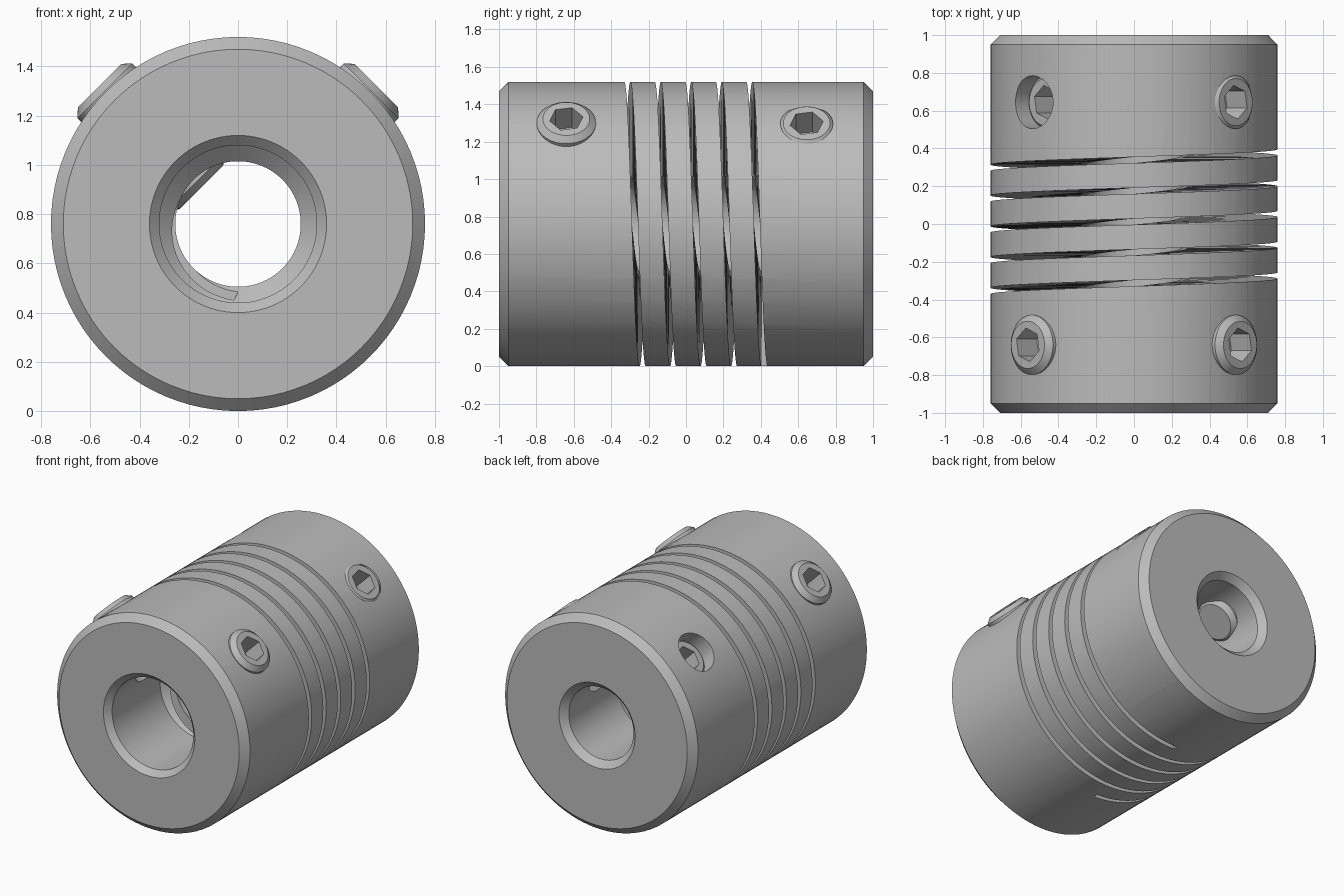
import bpy, bmesh
from math import sin, cos, pi, radians
from mathutils import Matrix

cube = bpy.data.objects.get("Cube")
if cube:
    bpy.data.objects.remove(cube, do_unlink=True)

AXIS_Z = 0.76
PITCH = 0.163

metal = bpy.data.materials.new("grey_metal")
metal.use_nodes = True
metal.diffuse_color = (0.5, 0.5, 0.5, 1)
metal.node_tree.nodes["Principled BSDF"].inputs["Base Color"].default_value = (0.5, 0.5, 0.5, 1)


def make_object(name, bm, matrix):
    bmesh.ops.transform(bm, matrix=matrix, verts=bm.verts)
    bmesh.ops.recalc_face_normals(bm, faces=bm.faces)
    mesh = bpy.data.meshes.new(name)
    bm.to_mesh(mesh)
    bm.free()
    mesh.materials.append(metal)
    ob = bpy.data.objects.new(name, mesh)
    bpy.context.collection.objects.link(ob)
    return ob


def bridge(bm, rings, close):
    """Join neighbouring rings of vertices with quads."""
    pairs = list(zip(rings, rings[1:]))
    if close:
        pairs.append((rings[-1], rings[0]))
    for a, b in pairs:
        for i in range(len(a)):
            j = (i + 1) % len(a)
            bm.faces.new((a[i], a[j], b[j], b[i]))


def lathe(name, profile, steps, matrix, ring=False):
    """Turn (radius, height) points about z; ring closes the profile on itself."""
    bm = bmesh.new()
    rings = [[bm.verts.new((r * cos(2 * pi * i / steps), r * sin(2 * pi * i / steps), h))
              for i in range(steps)] for r, h in profile]
    bridge(bm, rings, ring)
    if not ring:
        bm.faces.new(rings[0])
        bm.faces.new(rings[-1])
    return make_object(name, bm, matrix)


def helix_cutter(start, turns, width, inner, outer, steps=64):
    """Rectangular strip wound about the y axis, starting at the bottom."""
    bm = bmesh.new()
    corners = [(inner, -width / 2), (outer, -width / 2), (outer, width / 2), (inner, width / 2)]
    rings = []
    for i in range(turns * steps + 1):
        t = 2 * pi * i / steps
        y = start + PITCH * i / steps
        rings.append([bm.verts.new((-r * sin(t), y + w, -r * cos(t))) for r, w in corners])
    bridge(bm, rings, False)
    bm.faces.new(rings[0])
    bm.faces.new(rings[-1])
    return make_object("slit_cutter", bm, Matrix.Translation((0, 0, AXIS_Z)))


def cut(ob, cutter):
    cutter.hide_render = True
    mod = ob.modifiers.new("cut", "BOOLEAN")
    mod.operation = "DIFFERENCE"
    mod.solver = "EXACT"
    mod.object = cutter
    bpy.context.view_layer.objects.active = ob
    bpy.ops.object.modifier_apply(modifier=mod.name)
    bpy.data.objects.remove(cutter, do_unlink=True)


def smooth(ob):
    bpy.ops.object.select_all(action="DESELECT")
    ob.select_set(True)
    bpy.context.view_layer.objects.active = ob
    bpy.ops.object.shade_smooth_by_angle(angle=radians(25))


# Sleeve: chamfered tube with a wider bore at the front
sleeve = [(0.36, -1), (0.71, -1), (0.76, -0.95), (0.76, 0.95), (0.71, 1), (0.30, 1),
          (0.255, 0.955), (0.255, -0.36), (0.32, -0.42), (0.32, -0.96)]
body = lathe("coupling_body", sleeve, 96,
             Matrix.Translation((0, 0, AXIS_Z)) @ Matrix.Rotation(-pi / 2, 4, "X"), ring=True)

# Spiral slit through the wall
cut(body, helix_cutter(-0.395, 5, 0.032, 0.2, 0.85))

# Set screws: name, side, y position, distance of the head from the axis
screws = [("front_left_screw", 1, -0.64, 0.795), ("front_right_screw", -1, -0.64, 0.795),
          ("back_left_screw", 1, 0.645, 0.762), ("back_right_screw", -1, 0.645, 0.66)]
LENGTH = 0.45
for name, side, y, top in screws:
    place = Matrix.Translation((0, y, AXIS_Z)) @ Matrix.Rotation(side * pi / 4, 4, "Y")
    cut(body, lathe("hole_cutter", [(0.14, 0.1), (0.14, 0.9)], 48, place))
    low = top - LENGTH
    screw = lathe(name, [(0.125, low), (0.158, low + 0.03), (0.158, top - 0.03), (0.125, top)],
                  48, place)
    turn = Matrix.Rotation(radians(100), 4, "Z")
    cut(screw, lathe("socket_cutter", [(0.09, top - 0.15), (0.09, top + 0.1)], 6, place @ turn))
    smooth(screw)

smooth(body)
